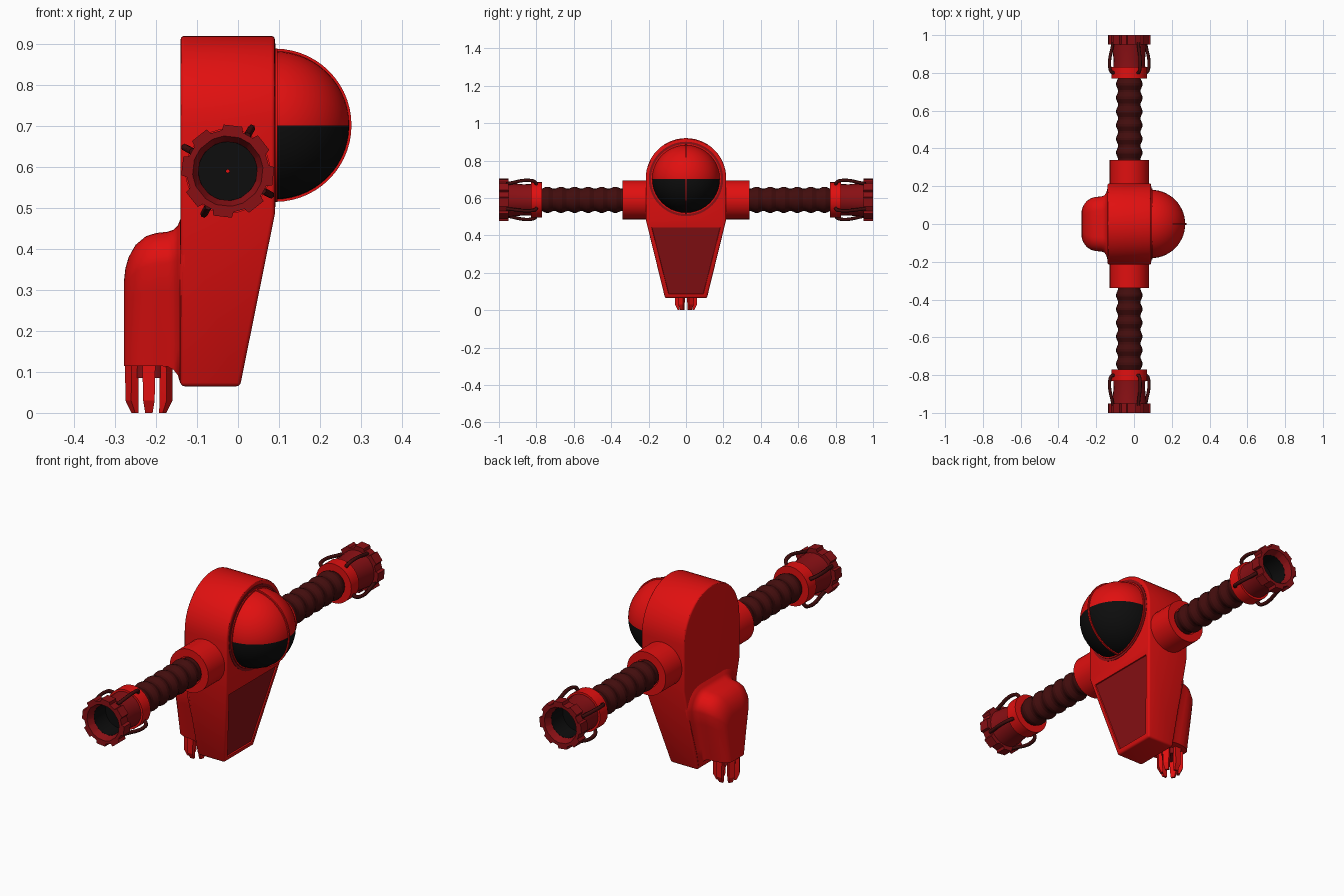
import bpy, bmesh, math
from mathutils import Vector

if "Cube" in bpy.data.objects:
    bpy.data.objects.remove(bpy.data.objects["Cube"])


def material(name, rgb):
    m = bpy.data.materials.new(name)
    m.diffuse_color = (*rgb, 1)
    m.use_nodes = True
    m.node_tree.nodes["Principled BSDF"].inputs["Base Color"].default_value = m.diffuse_color
    return m


RED = material("bright_red", (0.75, 0.005, 0.005))
DARK = material("dark_red", (0.25, 0.005, 0.007))
MAROON = material("maroon", (0.055, 0.004, 0.004))
BLACK = material("black", (0.004, 0.004, 0.004))


def finish(name, bm, mats, angle=35):
    bmesh.ops.recalc_face_normals(bm, faces=bm.faces[:])
    me = bpy.data.meshes.new(name)
    bm.to_mesh(me)
    bm.free()
    for m in mats:
        me.materials.append(m)
    ob = bpy.data.objects.new(name, me)
    bpy.context.collection.objects.link(ob)
    bpy.ops.object.select_all(action='DESELECT')
    ob.select_set(True)
    bpy.context.view_layer.objects.active = ob
    bpy.ops.object.shade_smooth_by_angle(angle=math.radians(angle))
    return ob


def skin(bm, rings, wrap=False, caps=True):
    """Join rings of points into a surface."""
    vs = [[bm.verts.new(p) for p in r] for r in rings]
    n = len(vs[0])
    for i in range(len(vs) if wrap else len(vs) - 1):
        a, b = vs[i], vs[(i + 1) % len(vs)]
        for j in range(n):
            k = (j + 1) % n
            bm.faces.new((a[j], a[k], b[k], b[j]))
    if caps and not wrap:
        bm.faces.new(vs[0])
        bm.faces.new(vs[-1])


def lathe(name, profile, centre, axis, mats, sides=32, wrap=False, rule=None, angle=35):
    """Spin (radius, distance) pairs around an axis through centre."""
    bm = bmesh.new()
    c = Vector(centre)
    rings = []
    for r, d in profile:
        ring = []
        for j in range(sides):
            t = math.tau * j / sides
            u, v = r * math.cos(t), r * math.sin(t)
            ring.append(c + Vector({'x': (d, u, v), 'y': (u, d, v), 'z': (u, v, d)}[axis]))
        rings.append(ring)
    skin(bm, rings, wrap)
    if rule:
        for f in bm.faces:
            f.material_index = rule(f)
    return finish(name, bm, mats, angle)


# Body: round-topped slab whose lower front slopes back
half = [(0.215 * math.cos(math.pi * i / 28), 0.705 + 0.215 * math.sin(math.pi * i / 28)) for i in range(29)]
outline = [(0.112, 0.065), (0.215, 0.485)] + half + [(-0.215, 0.485), (-0.112, 0.065)]
bm = bmesh.new()
back = [bm.verts.new((-0.14, y, z)) for y, z in outline]
front = [bm.verts.new((0.09 if z > 0.1 else 0.005, y, z)) for y, z in outline]
n = len(outline)
bm.faces.new(back)
bm.faces.new(front[1:-1])
bm.faces.new((front[0], front[1], front[-2], front[-1]))
for i in range(n):
    k = (i + 1) % n
    bm.faces.new((back[i], back[k], front[k], front[i]))
bmesh.ops.recalc_face_normals(bm, faces=bm.faces[:])
sharp = [e for e in bm.edges if e.calc_face_angle(0) > math.radians(40)]
bmesh.ops.bevel(bm, geom=sharp, offset=0.009, segments=3, profile=0.5, affect='EDGES')
# Recessed panel on the slope
slope = max((f for f in bm.faces if f.normal.x > 0.9 and f.normal.z < -0.15), key=lambda f: f.calc_area())
bmesh.ops.inset_individual(bm, faces=[slope], thickness=0.018, depth=0)
top = max(v.co.z for v in slope.verts)
for v in slope.verts:
    if v.co.z > top - 0.01:
        v.co += Vector((-0.0065, -math.copysign(0.008, v.co.y), -0.032))
bmesh.ops.inset_individual(bm, faces=[slope], thickness=0.002, depth=-0.006)
slope.material_index = 1
finish("body", bm, [RED, DARK], 30)

# Dome eye: red above, black below, with a rib and base rings
R = 0.181
dome = [(R * math.cos(a), R * math.sin(a)) for a in [math.pi / 2 * i / 14 for i in range(14)]] + [(0.002, R)]
EYE = (0.09, 0, 0.702)
lathe("eye_dome", dome, EYE, 'x', [RED, BLACK], 40,
      rule=lambda f: int(f.calc_center_median().z < 0.7019))
lathe("eye_rib", [(0.174, -0.004), (0.187, -0.004), (0.187, 0.004), (0.174, 0.004)],
      EYE, 'y', [RED], 56, wrap=True)
lathe("eye_base_ring", [(0.174, -0.005), (0.187, -0.005), (0.187, 0.007), (0.174, 0.007)],
      EYE, 'x', [RED], 48, wrap=True)
lathe("eye_socket", [(0.18, -0.005), (0.199, -0.005), (0.199, 0.002), (0.18, 0.002)],
      EYE, 'x', [DARK], 48, wrap=True)

# Backpack: tapered rounded sections flaring into the body
bm = bmesh.new()
rings = []
for x, s, zt, zb in [(-0.13, 1.32, 0.485, 0.066), (-0.141, 1.29, 0.472, 0.073), (-0.147, 1.14, 0.457, 0.092),
                     (-0.157, 1.05, 0.447, 0.105), (-0.172, 1.01, 0.442, 0.113), (-0.20, 1, 0.439, 0.115),
                     (-0.225, 0.97, 0.431, 0.115), (-0.25, 0.88, 0.41, 0.115), (-0.267, 0.74, 0.38, 0.115),
                     (-0.275, 0.62, 0.352, 0.115), (-0.278, 0.5, 0.325, 0.115)]:
    r = 0.075 * s

    def width(z):
        return s * (0.08 + 0.065 * min(1, max(0, (z - 0.1) / 0.27)))

    side = [(width(z), z) for z in (zb + (zt - r - zb) * i / 4 for i in range(4))]
    for i in range(8):
        a = math.pi / 2 * i / 7
        side.append((width(zt - r) - r + r * math.cos(a), zt - r + r * math.sin(a)))
    rings.append([(x, y, z) for y, z in side] + [(x, -y, z) for y, z in reversed(side)])
skin(bm, rings)
finish("backpack", bm, [RED], 50)

# Thruster claw under the backpack
CLAW = Vector((-0.2175, 0, 0))
lathe("claw_hub", [(0.046, 0.085), (0.046, 0.125)], CLAW, 'z', [DARK], 12)
for k in range(6):
    a = math.radians(30 + 60 * k)
    out, tan = Vector((math.cos(a), math.sin(a), 0)), Vector((-math.sin(a), math.cos(a), 0))
    bm = bmesh.new()
    skin(bm, [[CLAW + out * r + tan * t + Vector((0, 0, z))
               for r, t in ((ri, -w), (ro, -w), (ro, w), (ri, w))]
              for z, ri, ro, w in ((0.125, 0.038, 0.058, 0.016), (0.03, 0.038, 0.058, 0.014), (0, 0.034, 0.044, 0.009))])
    finish("claw_prong", bm, [RED], 20)

# Arms, one on each side
AX, AZ = -0.025, 0.59
for s in (-1, 1):
    def arm(name, prof, mat, sides=32, **kw):
        return lathe(name, [(r, s * d) for r, d in prof], (AX, 0, AZ), 'y', [mat], sides, **kw)

    arm("shoulder", [(0.104, 0.15), (0.104, 0.34), (0.066, 0.34), (0.066, 0.33)], RED)
    hose = [(0.06, 0.33)]
    for i in range(6):
        d = 0.34 + 0.0725 * i
        hose += [(0.06, d + 0.008), (0.07, d + 0.032), (0.07, d + 0.044), (0.06, d + 0.068)]
    arm("hose", hose + [(0.06, 0.79)], MAROON, 20, angle=20)
    arm("cuff", [(0.07, 0.77), (0.095, 0.77), (0.095, 0.83), (0.07, 0.83)], RED, 24)
    arm("barrel", [(0.085, 0.825), (0.083, 0.87), (0.092, 0.955), (0.074, 0.955), (0.072, 0.85), (0.072, 0.825)],
        DARK, 24, wrap=True)
    arm("barrel_bore", [(0.073, 0.968), (0.071, 0.968), (0.071, 0.88), (0.004, 0.88), (0.004, 0.87), (0.073, 0.87)],
        BLACK, 24, wrap=True)

    # Notched muzzle ring
    bm = bmesh.new()
    pts = []
    for k in range(8):
        mid = 61 + 45 * k
        pts += [(mid - 8, 0.101), (mid + 8, 0.101), (mid + 11, 0.114), (mid + 34, 0.114)]

    def loop(d, radius=None):
        return [(AX + (radius or r) * math.cos(math.radians(t)), s * d,
                 AZ + (radius or r) * math.sin(math.radians(t))) for t, r in pts]

    skin(bm, [loop(0.95), loop(1.0), loop(1.0, 0.086), loop(0.968, 0.072), loop(0.95, 0.072)], wrap=True)
    finish("muzzle_ring", bm, [DARK], 20)

    # Thin pipes from cuff to muzzle
    for k in range(4):
        a = math.radians(61 + 90 * k)
        cu = bpy.data.curves.new("pipe", 'CURVE')
        cu.dimensions = '3D'
        cu.bevel_depth = 0.009
        cu.bevel_resolution = 1
        cu.resolution_u = 4
        cu.use_fill_caps = True
        path = [(0.088, 0.80), (0.108, 0.805), (0.119, 0.835), (0.117, 0.88), (0.107, 0.92), (0.098, 0.96)]
        sp = cu.splines.new('BEZIER')
        sp.bezier_points.add(len(path) - 1)
        for p, (r, d) in zip(sp.bezier_points, path):
            p.co = (AX + r * math.cos(a), s * d, AZ + r * math.sin(a))
            p.handle_left_type = p.handle_right_type = 'AUTO'
        cu.materials.append(MAROON)
        bpy.context.collection.objects.link(bpy.data.objects.new("pipe", cu))
